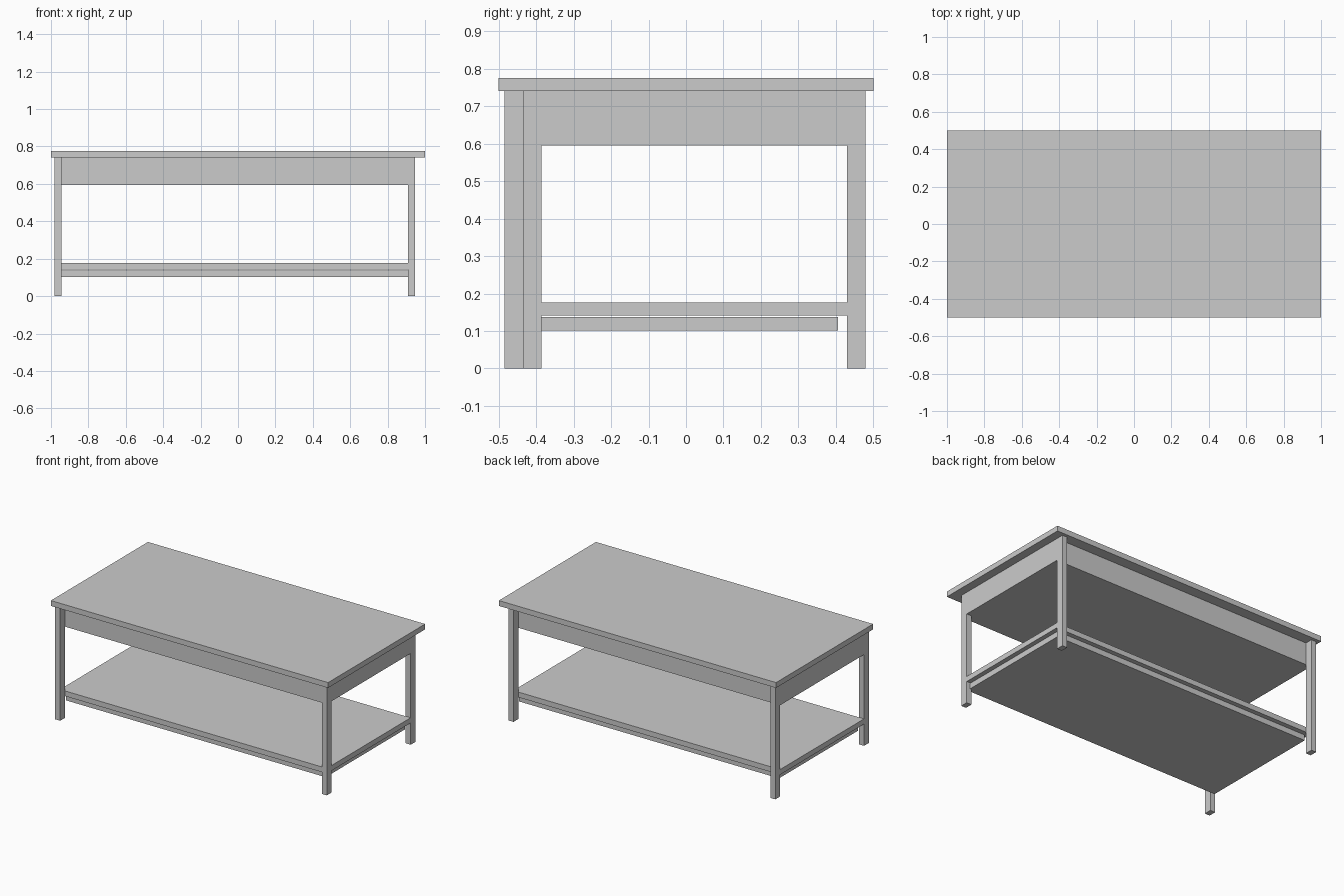
import bpy

if "Cube" in bpy.data.objects:
    bpy.data.objects.remove(bpy.data.objects["Cube"])


def box(name, x, y, z):
    """Axis-aligned box from (min, max) ranges."""
    bpy.ops.mesh.primitive_cube_add(
        size=1, location=[(r[0] + r[1]) / 2 for r in (x, y, z)])
    ob = bpy.context.object
    ob.name = name
    ob.scale = [r[1] - r[0] for r in (x, y, z)]
    bpy.ops.object.transform_apply(location=False, rotation=False, scale=True)
    return ob


# Frame footprint shared by apron block and shelf
X0, X1 = -0.98, 0.945
Y0, Y1 = -0.435, 0.43
TOP_UNDER = 0.74

# Table top
box("table_top", (-1, 1), (-0.5, 0.5), (TOP_UNDER, 0.775))

# Solid apron block under the top
box("apron_block", (X0, X1), (Y0, Y1), (0.595, TOP_UNDER))

# Lower shelf and the slightly inset board beneath it
INSET = 0.025
box("shelf", (X0, X1), (Y0, Y1), (0.142, 0.176))
box("shelf_support", (X0 + INSET, X1 - INSET), (Y0 + INSET, Y1 - INSET), (0.102, 0.138))

# Legs: three stand outside the block, the front right one is set into it
LEG_X, LEG_Y = 0.036, 0.049
for name, x, y in (
    ("front_left_leg", X0, Y0 - LEG_Y),
    ("front_right_leg", X1 - LEG_X, Y0),
    ("back_left_leg", X0, Y1),
    ("back_right_leg", X1 - LEG_X, Y1),
):
    box(name, (x, x + LEG_X), (y, y + LEG_Y), (0, TOP_UNDER))
